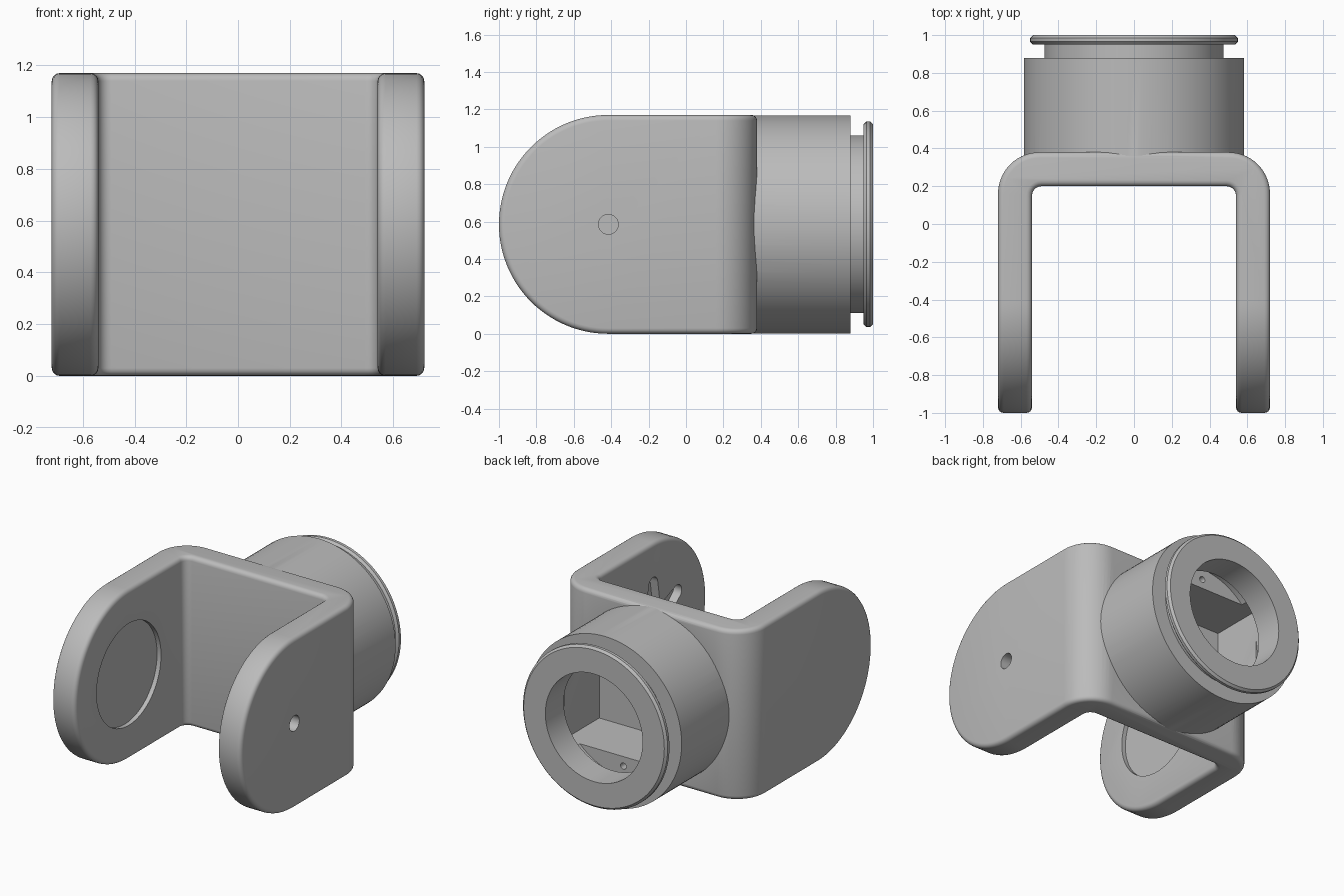
import bpy, bmesh
from math import pi, sin, cos
from mathutils import Matrix, Vector

default = bpy.data.objects.get("Cube")
if default:
    bpy.data.objects.remove(default, do_unlink=True)

HALF_W, THICK, RAD = 0.72, 0.18, 0.585      # outer half width, wall, arm radius
PIVOT_Y, WEB_BACK = -0.415, 0.38
MID = RAD                                   # height of both axes

grey = bpy.data.materials.new("light_grey")
grey.use_nodes = True
grey.diffuse_color = (0.5, 0.5, 0.5, 1)
grey.node_tree.nodes["Principled BSDF"].inputs["Base Color"].default_value = (0.5, 0.5, 0.5, 1)


def make(name, bm):
    bmesh.ops.recalc_face_normals(bm, faces=bm.faces)
    mesh = bpy.data.meshes.new(name)
    bm.to_mesh(mesh)
    bm.free()
    mesh.materials.append(grey)
    obj = bpy.data.objects.new(name, mesh)
    bpy.context.collection.objects.link(obj)
    return obj


def prism(name, points, direction):
    """Extrude a closed outline along a direction."""
    bm = bmesh.new()
    face = bm.faces.new([bm.verts.new(p) for p in points])
    out = bmesh.ops.extrude_face_region(bm, geom=[face])
    verts = [g for g in out["geom"] if isinstance(g, bmesh.types.BMVert)]
    bmesh.ops.translate(bm, vec=Vector(direction), verts=verts)
    return make(name, bm)


def box(name, low, high):
    (x0, y0, z0), (x1, y1, z1) = low, high
    return prism(name, [(x0, y0, z0), (x1, y0, z0), (x1, y1, z0), (x0, y1, z0)],
                 (0, 0, z1 - z0))


def lathe(name, profile, steps=96):
    """Revolve (radius, y) points around the socket axis."""
    bm = bmesh.new()
    rings = [[bm.verts.new((r * cos(2 * pi * i / steps), y, MID + r * sin(2 * pi * i / steps)))
              for i in range(steps)] for r, y in profile]
    for a, b in zip(rings, rings[1:]):
        for i in range(steps):
            j = (i + 1) % steps
            bm.faces.new((a[i], a[j], b[j], b[i]))
    bm.faces.new(rings[0])
    bm.faces.new(rings[-1])
    return make(name, bm)


def disc_x(name, radius, x0, x1, steps=64):
    """Cylinder along x on the pivot axis."""
    pts = [(x0, PIVOT_Y + radius * cos(2 * pi * i / steps), MID + radius * sin(2 * pi * i / steps))
           for i in range(steps)]
    return prism(name, pts, (x1 - x0, 0, 0))


def arc(cx, cy, r, start, end, steps):
    return [(cx + r * cos(start + (end - start) * i / steps),
             cy + r * sin(start + (end - start) * i / steps)) for i in range(steps + 1)]


def apply(obj, kind, **settings):
    mod = obj.modifiers.new(kind, kind)
    for key, value in settings.items():
        setattr(mod, key, value)
    bpy.context.view_layer.objects.active = obj
    bpy.ops.object.modifier_apply(modifier=mod.name)


def combine(obj, other, operation):
    apply(obj, 'BOOLEAN', object=other, operation=operation, solver='EXACT')
    bpy.data.objects.remove(other, do_unlink=True)


# Forked bracket: U outline trimmed by a round-ended side outline
R_OUT, R_IN = 0.22, 0.05
inner = HALF_W - THICK
web_front = WEB_BACK - THICK
half = [(HALF_W, -1.2)] + arc(HALF_W - R_OUT, WEB_BACK - R_OUT, R_OUT, 0, pi / 2, 14)
half_in = [(inner, -1.2)] + arc(inner - R_IN, web_front - R_IN, R_IN, 0, pi / 2, 6)
outline = (half + [(-x, y) for x, y in reversed(half)]
           + [(-x, y) for x, y in half_in] + list(reversed(half_in)))
bracket = prism("forked_bracket", [(x, y, -0.2) for x, y in outline], (0, 0, 1.6))
side = [(0.8, 2 * RAD)] + arc(PIVOT_Y, MID, RAD, pi / 2, 3 * pi / 2, 56) + [(0.8, 0)]
trim = prism("trim", [(-1, y, z) for y, z in side], (2, 0, 0))
combine(bracket, trim, 'INTERSECT')
apply(bracket, 'BEVEL', width=0.03, segments=4, limit_method='ANGLE',
      angle_limit=pi / 3, use_clamp_overlap=False)

# Socket barrel with neck and rim flange
barrel = lathe("socket_barrel", [
    (0.583, 0.27), (0.583, 0.88), (0.475, 0.88), (0.475, 0.95), (0.535, 0.95),
    (0.55, 0.965), (0.55, 0.985), (0.535, 1.0)])
combine(bracket, barrel, 'UNION')

# Stepped bore, then a rectangular pocket with two screw holes
combine(bracket, lathe("bore", [(0.37, 1.1), (0.37, 0.80), (0.46, 0.80), (0.46, 0.68)]),
        'DIFFERENCE')
combine(bracket, box("pocket", (-0.45, 0.30, MID - 0.32), (0.45, 0.72, MID + 0.32)),
        'DIFFERENCE')
for sign in (-1, 1):
    z = MID + sign * 0.385
    ring = [(x, 0.5, z + dz) for x, dz in arc(0, 0, 0.022, 0, 2 * pi, 16)[:-1]]
    combine(bracket, prism("screw_hole", ring, (0, 0.25, 0)), 'DIFFERENCE')

# Round recess in the right arm, pivot hole through the left arm
combine(bracket, disc_x("round_recess", 0.35, -inner - 0.03, -inner + 0.1), 'DIFFERENCE')
combine(bracket, disc_x("pivot_hole", 0.053, inner - 0.1, HALF_W + 0.1, 32), 'DIFFERENCE')

# Six-armed star recess inside the left arm
star = []
for k in range(6):
    turn = Matrix.Rotation(pi / 2 + k * pi / 3, 2)
    spoke = [(0.14, -0.075)] + arc(0.30, 0, 0.05, -pi / 2, pi / 2, 8) + [(0.14, 0.075)]
    star += [turn @ Vector(p) for p in spoke]
combine(bracket, prism("star_recess", [(inner - 0.1, PIVOT_Y + p.x, MID + p.y) for p in star],
                       (0.16, 0, 0)), 'DIFFERENCE')

# Smooth shading with crisp edges
bpy.ops.object.select_all(action='DESELECT')
bracket.select_set(True)
bpy.context.view_layer.objects.active = bracket
bpy.ops.object.shade_smooth_by_angle(angle=pi / 6)
